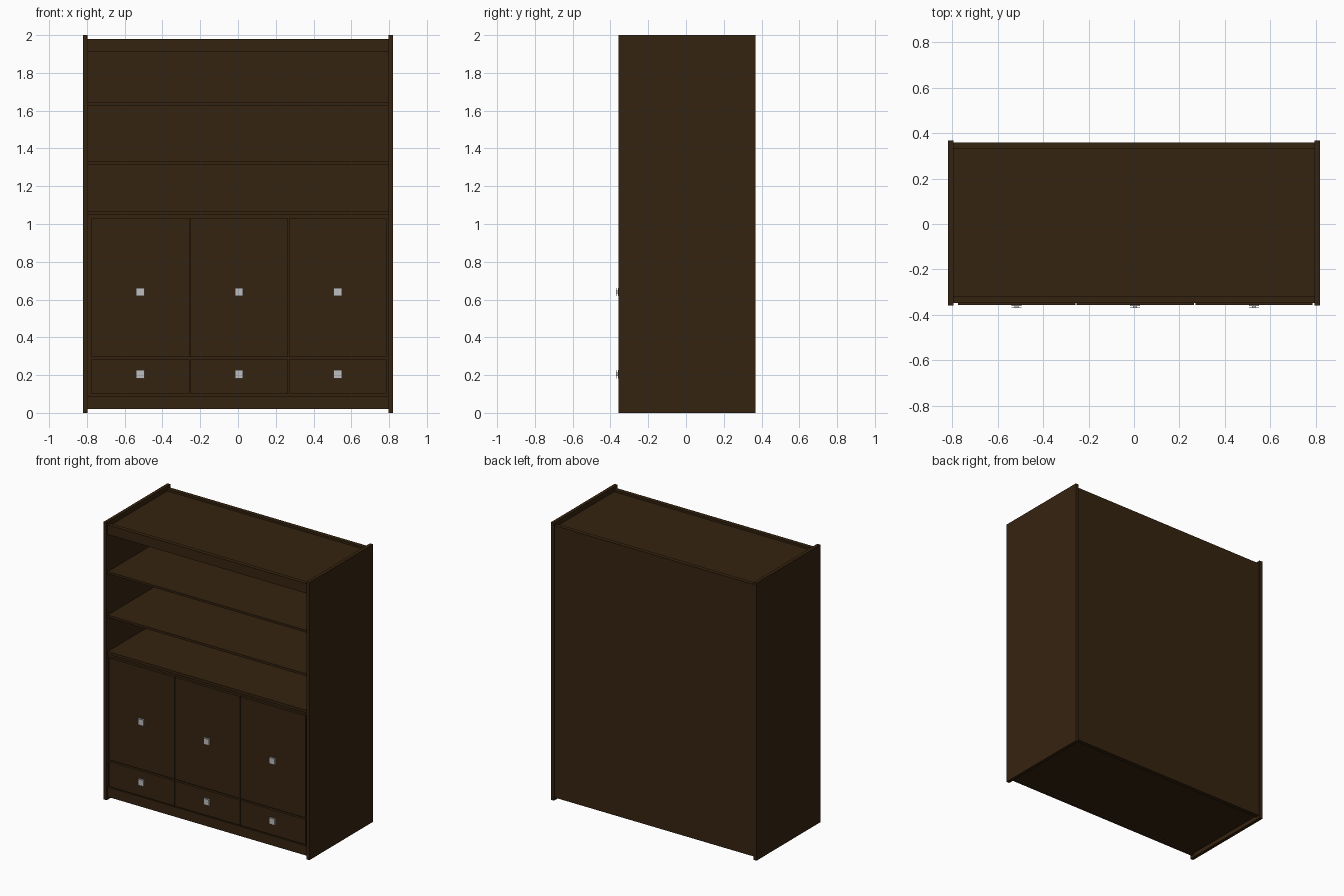
import bpy

if "Cube" in bpy.data.objects:
    bpy.data.objects.remove(bpy.data.objects["Cube"])


def material(name, rgb):
    m = bpy.data.materials.new(name)
    m.diffuse_color = (*rgb, 1.0)
    m.use_nodes = True
    m.node_tree.nodes["Principled BSDF"].inputs["Base Color"].default_value = m.diffuse_color
    return m


WOOD = material("dark brown wood", (0.036, 0.017, 0.005))
METAL = material("light grey metal", (0.52, 0.52, 0.52))


def box(name, x, y, z, mat=WOOD):
    """Box from (min, max) ranges on each axis."""
    bpy.ops.mesh.primitive_cube_add(size=1)
    o = bpy.context.object
    o.name = name
    for v in o.data.vertices:
        v.co = [r[0] if c < 0 else r[1] for c, r in zip(v.co, (x, y, z))]
    o.data.materials.append(mat)
    return o


W = 0.796                # inner half width
INNER = (-W, W)
FRONT, BACK = -0.347, 0.33

# Carcass: sides, back, top and bottom
box("left_side", (-0.82, -W), (-0.358, 0.367), (0, 2))
box("right_side", (W, 0.82), (-0.358, 0.367), (0, 2))
box("back_panel", INNER, (BACK, 0.36), (0.02, 1.98))
box("top_panel", INNER, (-0.317, BACK), (1.945, 1.965))
box("bottom_panel", INNER, (-0.317, BACK), (0.03, 0.05))

# Front rails
box("top_rail", INNER, (FRONT, -0.317), (1.91, 1.98))
box("kick_board", INNER, (FRONT, -0.317), (0.02, 0.09))

# Shelves, the lowest being the cabinet top
for i, (z0, z1) in enumerate([(1.047, 1.067), (1.313, 1.33), (1.627, 1.643)]):
    box(f"shelf_{i + 1}", INNER, (FRONT, BACK), (z0, z1))

# Panel behind the doors and drawers
box("cabinet_front", INNER, (-0.338, -0.317), (0.09, 1.047))


def knob(name, x, z):
    """Square base plate, thin stem and square grip."""
    for part, h, y0, y1 in (("base", 0.022, -0.361, -0.356),
                            ("stem", 0.009, -0.367, -0.361),
                            ("grip", 0.022, -0.371, -0.367)):
        box(f"{name}_{part}", (x - h, x + h), (y0, y1), (z - h, z + h), METAL)


# Three columns, each with a door above a drawer
for i, (x0, x1) in enumerate([(-0.776, -0.258), (-0.254, 0.264), (0.27, 0.786)]):
    xc = (x0 + x1) / 2
    box(f"door_{i + 1}", (x0, x1), (-0.356, -0.338), (0.295, 1.03))
    box(f"drawer_front_{i + 1}", (x0, x1), (-0.356, -0.338), (0.102, 0.283))
    knob(f"door_knob_{i + 1}", xc, 0.64)
    knob(f"drawer_knob_{i + 1}", xc, 0.205)
